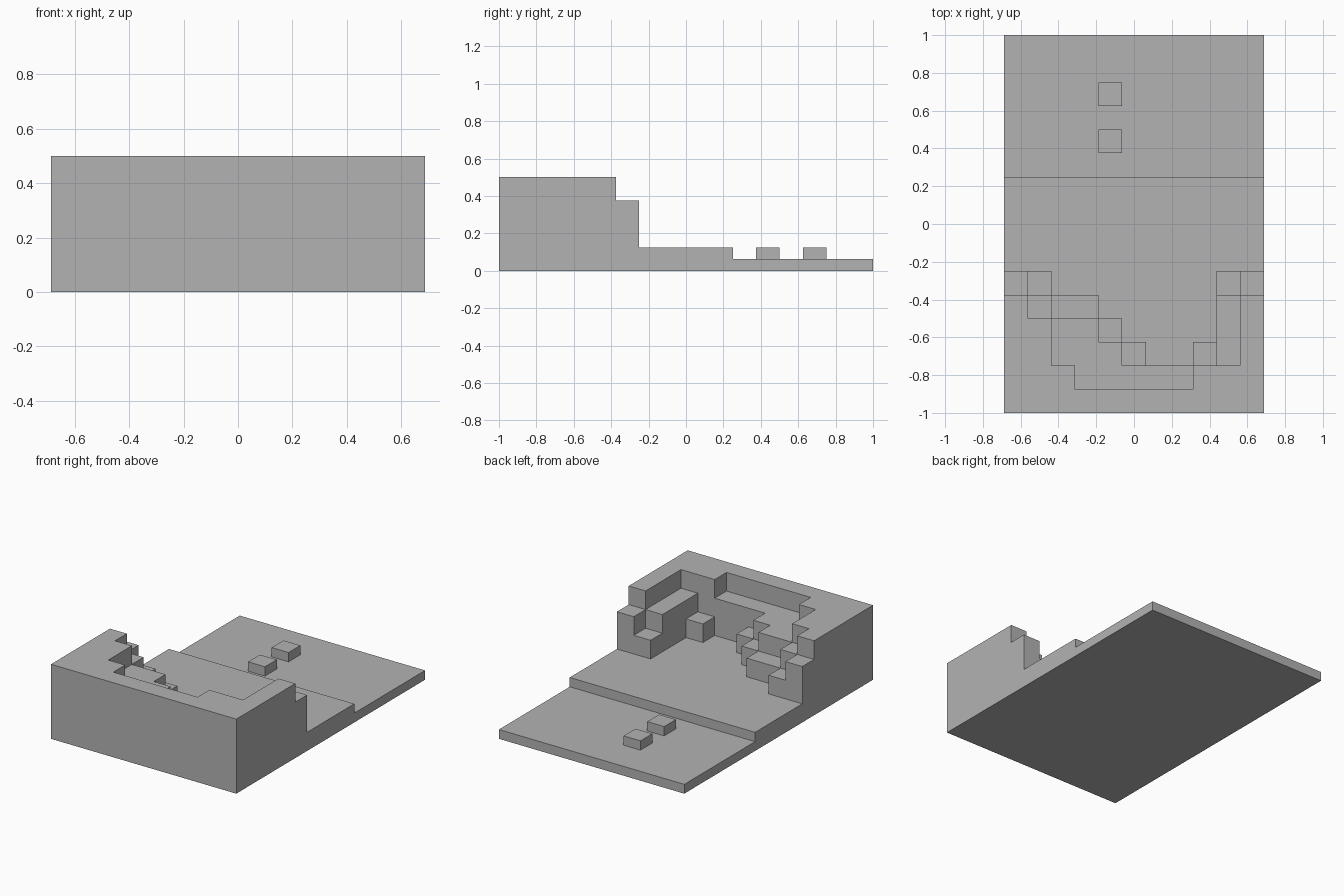
import bpy
import bmesh
import math

old = bpy.data.objects.get("Cube")
if old:
    bpy.data.objects.remove(old, do_unlink=True)

CELL = 0.125
LEVELS = [0, CELL / 2, CELL, CELL * 2, CELL * 3, CELL * 4]

# Terrace plan: one letter per cell, a = lowest level, e = cliff top.
# Rows run front to back, letters run from -x to +x.
PLAN = [
    "eeeeeeeeeee",
    "eeedddddeee",
    "eedddcbbcde",
    "eeddcbbbbde",
    "edccbbbbbde",
    "dcbbbbbbbcd",
] + ["b" * 11] * 4 + ["a" * 11] * 6
ROWS, COLS = len(PLAN), len(PLAN[0])

stone = bpy.data.materials.new("plain_grey")
stone.use_nodes = True
grey = (0.45, 0.45, 0.45, 1)
stone.diffuse_color = grey
stone.node_tree.nodes["Principled BSDF"].inputs["Base Color"].default_value = grey


def finish(bm, name):
    """Weld and simplify the mesh, then add it as an object."""
    bmesh.ops.remove_doubles(bm, verts=bm.verts, dist=0.001)
    bmesh.ops.dissolve_limit(bm, angle_limit=math.radians(1),
                             verts=bm.verts, edges=bm.edges)
    bmesh.ops.recalc_face_normals(bm, faces=bm.faces)
    mesh = bpy.data.meshes.new(name)
    bm.to_mesh(mesh)
    bm.free()
    mesh.materials.append(stone)
    obj = bpy.data.objects.new(name, mesh)
    bpy.context.collection.objects.link(obj)
    return obj


def grid_x(i):
    return (i - COLS / 2) * CELL


def grid_y(j):
    return (j - ROWS / 2) * CELL


def level(i, j):
    """Level index of a cell, zero outside the plan."""
    if 0 <= i < COLS and 0 <= j < ROWS:
        return "abcde".index(PLAN[j][i]) + 1
    return 0


# Stepped cliff with its two floor terraces, as one closed surface
bm = bmesh.new()


def quad(*points):
    bm.faces.new([bm.verts.new(p) for p in points])


for j in range(ROWS):
    for i in range(COLS):
        x0, x1, y0, y1 = grid_x(i), grid_x(i + 1), grid_y(j), grid_y(j + 1)
        here = level(i, j)
        for z in (0, LEVELS[here]):
            quad((x0, y0, z), (x1, y0, z), (x1, y1, z), (x0, y1, z))
        sides = [
            (i, j - 1, (x0, y0), (x1, y0)),
            (i + 1, j, (x1, y0), (x1, y1)),
            (i, j + 1, (x1, y1), (x0, y1)),
            (i - 1, j, (x0, y1), (x0, y0)),
        ]
        for ni, nj, p, q in sides:
            for k in range(level(ni, nj), here):
                lo, hi = LEVELS[k], LEVELS[k + 1]
                quad((*p, lo), (*q, lo), (*q, hi), (*p, hi))
finish(bm, "stepped_cliff_terrain")

# Two low stepping blocks on the back terrace
for name, row in (("near_stepping_block", 11), ("far_stepping_block", 13)):
    bm = bmesh.new()
    bmesh.ops.create_cube(bm, size=1)
    bmesh.ops.scale(bm, vec=(CELL, CELL, CELL / 2), verts=bm.verts)
    block = finish(bm, name)
    block.location = (grid_x(4.5), grid_y(row + 0.5), CELL * 0.75)
